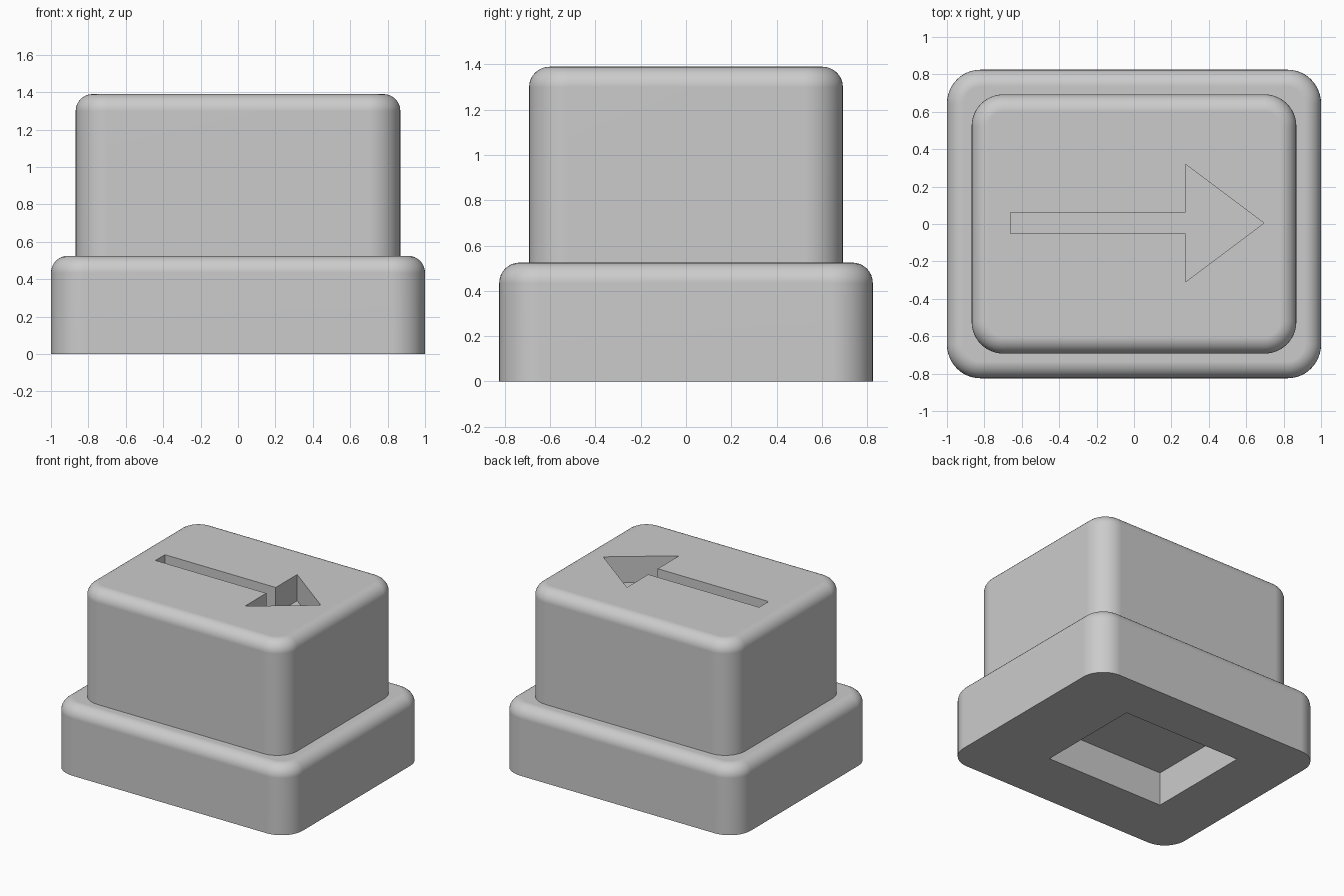
import bpy, bmesh, math

cube = bpy.data.objects.get("Cube")
if cube:
    bpy.data.objects.remove(cube, do_unlink=True)

# One plain grey for the whole model
grey = bpy.data.materials.new("light_grey")
grey.use_nodes = True
grey.diffuse_color = (0.6, 0.6, 0.6, 1)
grey.node_tree.nodes["Principled BSDF"].inputs["Base Color"].default_value = (0.6, 0.6, 0.6, 1)


def make_object(name, bm):
    bmesh.ops.recalc_face_normals(bm, faces=bm.faces)
    mesh = bpy.data.meshes.new(name)
    bm.to_mesh(mesh)
    bm.free()
    mesh.materials.append(grey)
    obj = bpy.data.objects.new(name, mesh)
    bpy.context.collection.objects.link(obj)
    return obj


def prism(name, outline, z0, z1):
    """Extrude a flat outline from z0 up to z1."""
    bm = bmesh.new()
    face = bm.faces.new([bm.verts.new((x, y, z0)) for x, y in outline])
    top = bmesh.ops.extrude_face_region(bm, geom=[face])["geom"]
    for v in top:
        if isinstance(v, bmesh.types.BMVert):
            v.co.z = z1
    return make_object(name, bm)


def rounded_block(name, hx, hy, z0, z1, corner, fillet):
    """Block with round upright corners and a filleted top rim."""
    outline = []
    steps = 12
    for quarter, (sx, sy) in enumerate([(1, 1), (-1, 1), (-1, -1), (1, -1)]):
        for i in range(steps + 1):
            a = math.radians(90) * (quarter + i / steps)
            outline.append((sx * (hx - corner) + corner * math.cos(a),
                            sy * (hy - corner) + corner * math.sin(a)))
    obj = prism(name, outline, z0, z1)
    bm = bmesh.new()
    bm.from_mesh(obj.data)
    rim = [e for e in bm.edges if all(abs(v.co.z - z1) < 1e-5 for v in e.verts)]
    bmesh.ops.bevel(bm, geom=rim, offset=fillet, segments=8, profile=0.5, affect='EDGES')
    bm.to_mesh(obj.data)
    bm.free()
    return obj


def activate(obj):
    bpy.ops.object.select_all(action='DESELECT')
    obj.select_set(True)
    bpy.context.view_layer.objects.active = obj


def cut(obj, cutter):
    cutter.hide_render = True
    mod = obj.modifiers.new("recess", 'BOOLEAN')
    mod.operation = 'DIFFERENCE'
    mod.solver = 'EXACT'
    mod.object = cutter
    activate(obj)
    bpy.ops.object.modifier_apply(modifier=mod.name)
    bpy.data.objects.remove(cutter, do_unlink=True)


# Wide base with a rectangular pocket underneath
base = rounded_block("base", 1.0, 0.825, 0, 0.525, 0.18, 0.09)
pocket = [(-0.55, -0.375), (0.45, -0.375), (0.45, 0.455), (-0.55, 0.455)]
cut(base, prism("pocket_cutter", pocket, -0.2, 0.257))

# Upper block with an arrow recess in its top
upper = rounded_block("upper_block", 0.868, 0.693, 0.45, 1.39, 0.17, 0.09)
mid = 0.005
half_arrow = [(-0.66, 0.057), (0.275, 0.057), (0.275, 0.315)]
arrow = ([(x, mid + y) for x, y in half_arrow] + [(0.695, mid)]
         + [(x, mid - y) for x, y in reversed(half_arrow)])
cut(upper, prism("arrow_cutter", arrow, 1.19, 1.6))

# Smooth fillets, crisp recess edges
for part in (base, upper):
    activate(part)
    bpy.ops.object.shade_smooth_by_angle(angle=math.radians(35))
    weighted = part.modifiers.new("flat_face_normals", 'WEIGHTED_NORMAL')
    weighted.keep_sharp = True
